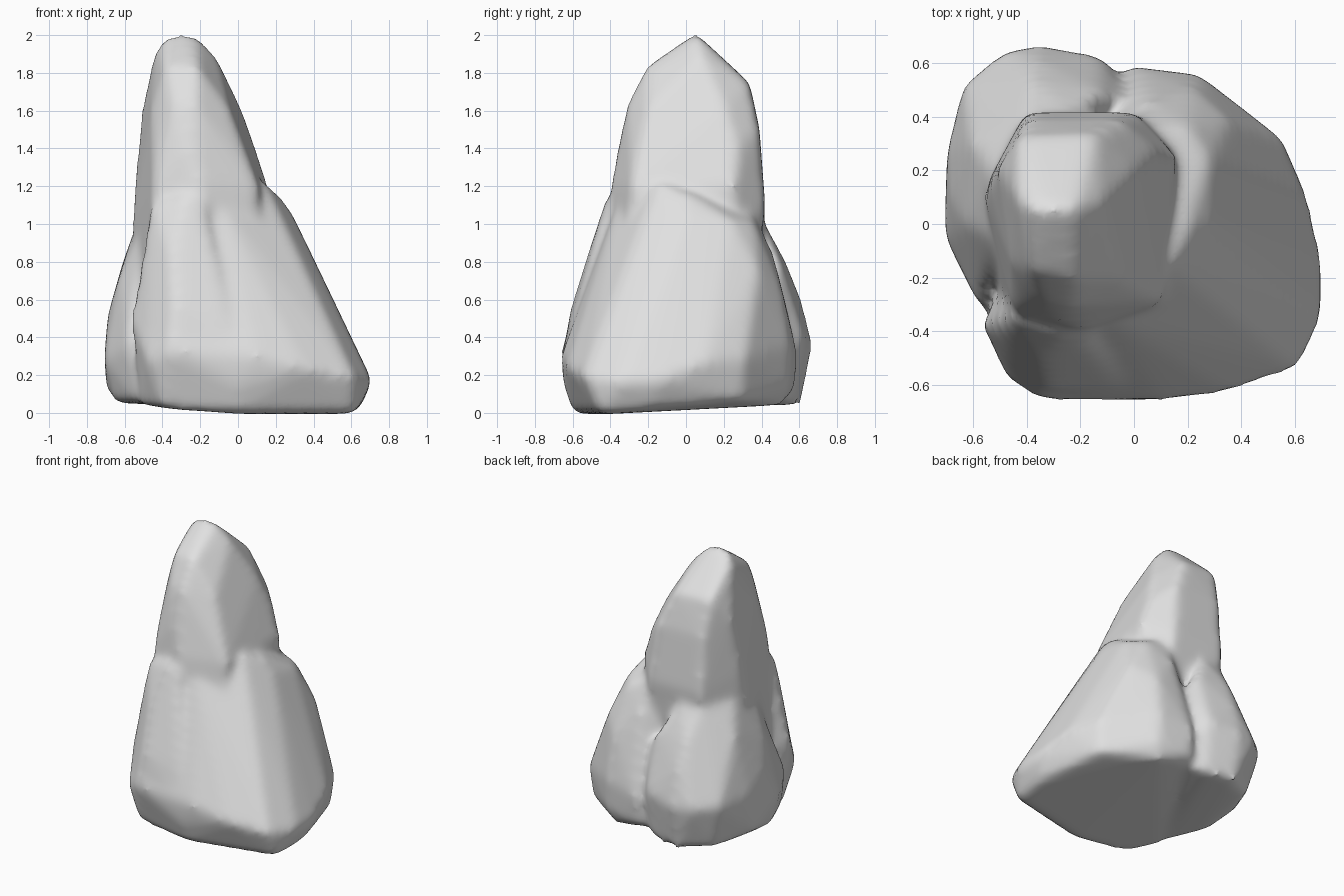
import bpy
import bmesh

cube = bpy.data.objects.get("Cube")
if cube:
    bpy.data.objects.remove(cube, do_unlink=True)

# Tall leaning spire
SPIRE = [
    (-.38, .06, 1.98), (-.22, .06, 1.99), (-.3, .05, 2), (-.43, .1, 1.92),
    (-.12, .08, 1.88), (-.38, -.17, 1.83), (-.22, -.2, 1.83),
    (-.42, .32, 1.75), (-.15, .33, 1.74), (-.5, .2, 1.6), (-.45, -.15, 1.6),
    (.01, .2, 1.61), (-.05, -.2, 1.6), (-.54, .15, 1.2), (-.44, -.32, 1.2),
    (-.34, -.28, 1.64), (-.23, -.3, 1.64), (-.28, -.35, 1.4),
    (-.4, .38, 1.5), (-.05, .38, 1.5), (.08, .27, 1.4), (.15, .25, 1.2),
    (.1, -.28, 1.2), (-.2, -.39, 1.2), (-.55, .1, 1), (-.4, .41, 1.1),
    (0, .41, 1.1), (-.5, .2, .1), (-.48, -.4, .1), (.1, .3, .1),
    (.1, -.4, .1),
]

# Wide skirt that spreads to the front and to one side
SKIRT = [
    (.14, -.15, 1.21), (.2, 0, 1.16), (.28, 0, 1.05), (.28, .24, 1.01),
    (0, .34, 1.08), (-.1, -.35, 1.12), (-.44, -.32, 1.1),
    (.2, .36, .99), (.05, .45, .85), (.35, .38, .75), (.22, .5, .65),
    (-.56, -.38, .5), (-.47, -.57, .27), (-.35, -.65, .33), (.1, -.65, .3),
    (.35, -.62, .24), (.61, -.53, .19), (.7, -.33, .17), (.7, -.15, .17),
    (.64, .1, .27), (.55, .31, .29), (.24, .55, .36), (0, .58, .32),
    (-.1, .52, .3), (.24, .54, .15), (0, .57, .13), (-.1, .5, .1),
    (.61, -.45, 0), (.53, .29, .07), (.2, .5, .05), (-.4, -.54, .03),
    (0, -.59, 0), (.64, -.18, .03), (-.51, -.35, .05), (0, -.64, .15),
]

# Raised slab on the front
SLAB = [
    (-.27, -.41, 1.15), (-.19, -.41, 1.12), (-.46, -.35, 1.1),
    (-.35, -.51, .84), (-.17, -.51, .78), (-.33, -.6, .56),
    (-.08, -.59, .52), (-.55, -.39, .5), (-.36, -.64, .33), (0, -.64, .3),
    (-.47, -.56, .27), (-.46, -.3, .2), (0, -.3, .2), (-.2, -.3, 1.1),
]

# Rounded boulder leaning on the back
BOULDER = [
    (-.4, .36, 1.05), (-.25, .41, 1), (-.53, .2, 1), (-.51, -.05, .95),
    (-.6, .3, .8), (-.37, .53, .78), (-.13, .49, .8), (-.62, 0, .72),
    (-.69, .27, .4), (-.7, -.05, .28), (-.63, .52, .38), (-.48, .64, .37),
    (-.35, .66, .36), (-.13, .62, .4), (-.57, -.31, .35), (-.04, .46, .65),
    (-.01, .5, .3), (-.02, .48, .1), (-.35, .6, .6), (-.68, .1, .52),
    (-.69, .2, .13), (-.64, -.05, .06), (-.55, .48, .07), (-.35, .6, .05),
    (-.15, .56, .05), (-.53, -.32, .06),
]


def add_hull(target, corners):
    """Add one closed convex block to the target mesh."""
    bm = bmesh.new()
    for corner in corners:
        bm.verts.new(corner)
    bmesh.ops.convex_hull(bm, input=bm.verts[:])
    loose = [v for v in bm.verts if not v.link_faces]
    bmesh.ops.delete(bm, geom=loose, context='VERTS')
    bmesh.ops.recalc_face_normals(bm, faces=bm.faces[:])
    block = bpy.data.meshes.new("block")
    bm.to_mesh(block)
    bm.free()
    target.from_mesh(block)
    bpy.data.meshes.remove(block)


# Gather the blocks into one rock
combined = bmesh.new()
for corners in (SPIRE, SKIRT, SLAB, BOULDER):
    add_hull(combined, corners)
mesh = bpy.data.meshes.new("rock")
combined.to_mesh(mesh)
combined.free()
rock = bpy.data.objects.new("rock", mesh)
bpy.context.collection.objects.link(rock)

# Fuse the blocks, wear down their edges and restore the lost thickness
fuse = rock.modifiers.new("fuse", 'REMESH')
fuse.mode = 'VOXEL'
fuse.voxel_size = .025
wear = rock.modifiers.new("wear", 'SMOOTH')
wear.factor = .5
wear.iterations = 14
swell = rock.modifiers.new("swell", 'DISPLACE')
swell.strength = .009
swell.mid_level = 0

bpy.context.view_layer.objects.active = rock
rock.select_set(True)
for name in ("fuse", "wear", "swell"):
    bpy.ops.object.modifier_apply(modifier=name)

# Plain stone colour
stone = bpy.data.materials.new("light grey stone")
stone.use_nodes = True
colour = (.75, .75, .75, 1)
stone.diffuse_color = colour
stone.node_tree.nodes["Principled BSDF"].inputs["Base Color"].default_value = colour
rock.data.materials.clear()
rock.data.materials.append(stone)
for face in rock.data.polygons:
    face.material_index = 0
    face.use_smooth = True
